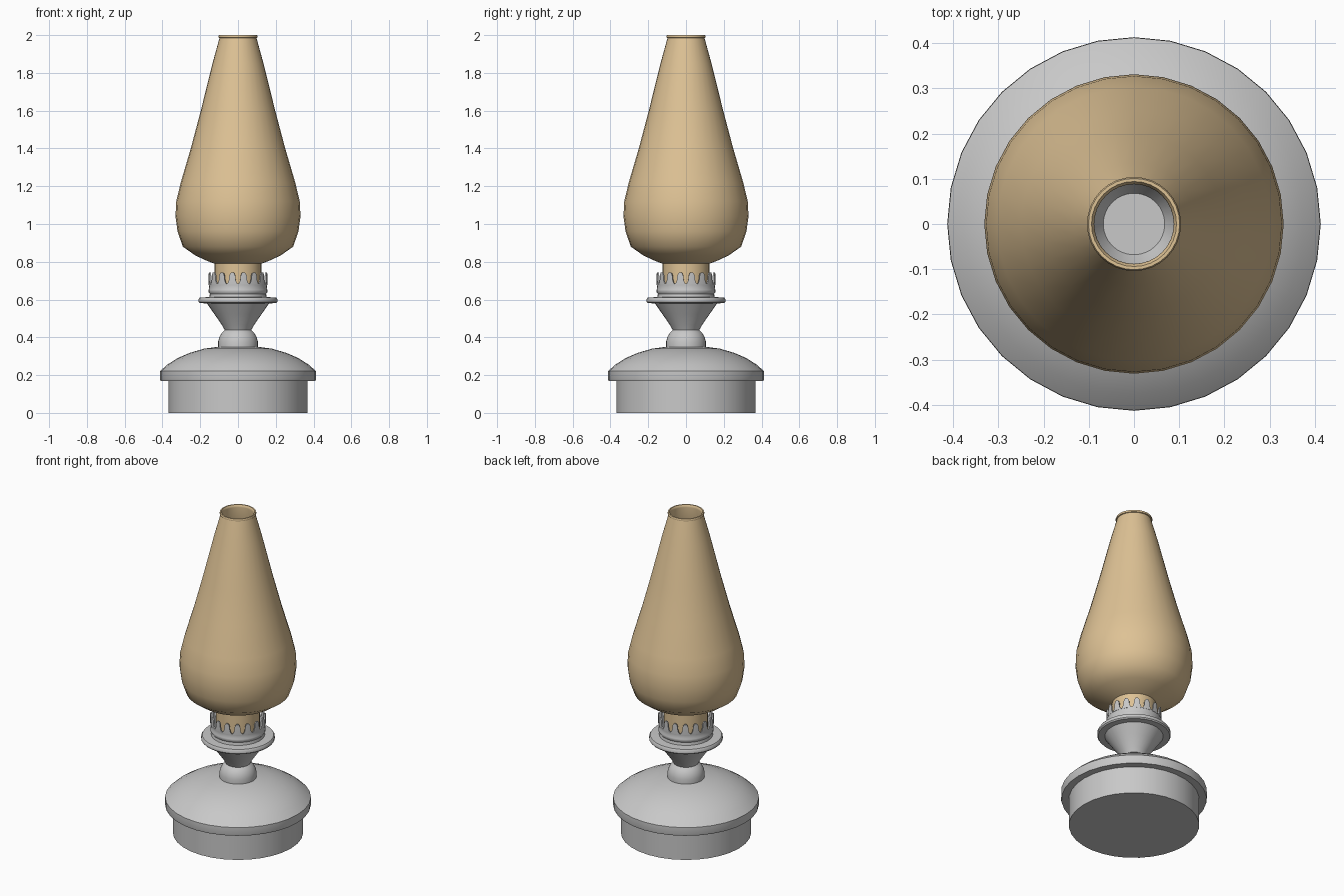
import bpy, bmesh, math

if "Cube" in bpy.data.objects:
    bpy.data.objects.remove(bpy.data.objects["Cube"])

SEG = 32


def material(name, rgb):
    m = bpy.data.materials.new(name)
    m.diffuse_color = (*rgb, 1)
    m.use_nodes = True
    m.node_tree.nodes["Principled BSDF"].inputs["Base Color"].default_value = m.diffuse_color
    return m


METAL = material("grey_metal", (0.58, 0.58, 0.58))
GLASS = material("amber_glass", (0.73, 0.54, 0.30))


def finish(name, bm, mat, angle=40):
    bmesh.ops.recalc_face_normals(bm, faces=bm.faces)
    me = bpy.data.meshes.new(name)
    bm.to_mesh(me)
    bm.free()
    ob = bpy.data.objects.new(name, me)
    bpy.context.collection.objects.link(ob)
    me.materials.append(mat)
    bpy.ops.object.select_all(action='DESELECT')
    ob.select_set(True)
    bpy.context.view_layer.objects.active = ob
    bpy.ops.object.shade_smooth_by_angle(angle=math.radians(angle))
    return ob


def lathe(name, profile, mat, closed=False, angle=40):
    """Revolve (radius, height) points about z; radius 0 becomes a pole."""
    bm = bmesh.new()
    rings = []
    for r, z in profile:
        if r == 0:
            rings.append([bm.verts.new((0, 0, z))] * SEG)
        else:
            rings.append([bm.verts.new((r * math.cos(2 * math.pi * i / SEG),
                                        r * math.sin(2 * math.pi * i / SEG), z))
                          for i in range(SEG)])
    pairs = list(zip(rings, rings[1:]))
    if closed:
        pairs.append((rings[-1], rings[0]))
    for a, b in pairs:
        for i in range(SEG):
            j = (i + 1) % SEG
            quad = list(dict.fromkeys((a[i], a[j], b[j], b[i])))
            bm.faces.new(quad)
    return finish(name, bm, mat, angle)


# foot drum
lathe("base_drum", [(0, 0), (0.368, 0), (0.368, 0.172), (0, 0.172)], METAL)

# oil reservoir dome with neck bulge, flared burner cup and hollow collar
lathe("reservoir_and_burner", [
    (0, 0.17), (0.41, 0.17), (0.413, 0.18), (0.412, 0.222), (0.375, 0.255),
    (0.32, 0.29), (0.255, 0.318), (0.18, 0.34), (0.105, 0.35),
    (0.105, 0.378), (0.098, 0.403), (0.085, 0.425), (0.07, 0.438),
    (0.085, 0.465), (0.125, 0.523), (0.165, 0.58),
    (0.202, 0.581), (0.208, 0.588), (0.208, 0.602), (0.202, 0.611),
    (0.152, 0.613), (0.149, 0.63), (0.156, 0.64), (0.156, 0.652), (0.152, 0.66),
    (0.156, 0.685), (0.148, 0.685), (0.143, 0.6), (0.068, 0.47), (0, 0.47),
], METAL)

# crown of prongs holding the glass: (height, half-angle as share of pitch)
bm = bmesh.new()
N = 16
rows = [(0.68, 0.5), (0.688, 0.40), (0.698, 0.32), (0.712, 0.27),
        (0.724, 0.27), (0.736, 0.20), (0.744, 0.10)]
for k in range(N):
    mid = 2 * math.pi * (k + 0.5) / N
    loops = []
    for z, w in rows:
        d = w * 2 * math.pi / N
        loops.append([bm.verts.new((r * math.cos(mid + s * d), r * math.sin(mid + s * d), z))
                      for r, s in ((0.156, -1), (0.157, 0), (0.156, 1),
                                   (0.148, 1), (0.149, 0), (0.148, -1))])
    for a, b in zip(loops, loops[1:]):
        for i in range(6):
            j = (i + 1) % 6
            bm.faces.new((a[i], a[j], b[j], b[i]))
    bm.faces.new(loops[-1])
    bm.faces.new(loops[0])
finish("prong_crown", bm, METAL)

# glass chimney: outer wall up, rolled lip, inner wall down
outer = [(0.124, 0.62), (0.124, 0.79), (0.16, 0.803), (0.225, 0.833), (0.292, 0.88),
         (0.32, 0.96), (0.331, 1.04), (0.327, 1.12), (0.303, 1.22), (0.25, 1.4),
         (0.197, 1.6), (0.135, 1.85), (0.098, 1.985)]
lip = [(0.103, 1.987), (0.104, 1.994), (0.101, 2.0), (0.094, 2.0), (0.09, 1.993)]
inner = [(r - 0.01, z + (0.008 if 0.79 <= z < 0.9 else 0)) for r, z in reversed(outer)]
lathe("glass_chimney", outer + lip + inner, GLASS, closed=True, angle=50)
